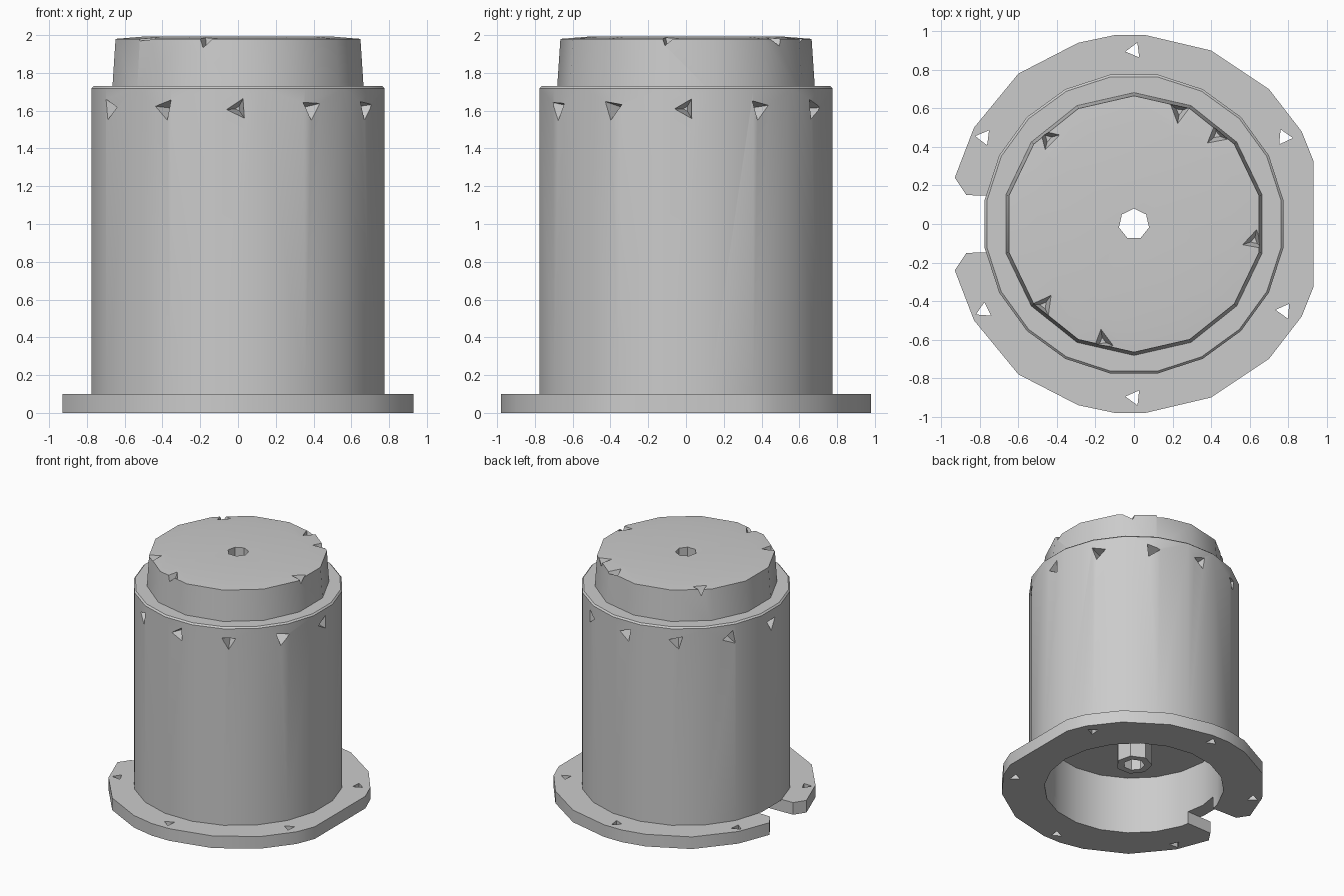
import bpy, bmesh, random
from math import cos, sin, pi, radians
from mathutils import Vector, Matrix

random.seed(4)
old = bpy.data.objects.get("Cube")
if old:
    bpy.data.objects.remove(old)

grey = bpy.data.materials.new("plain grey")
grey.use_nodes = True
tone = (0.6, 0.6, 0.6, 1)
grey.diffuse_color = tone
grey.node_tree.nodes["Principled BSDF"].inputs["Base Color"].default_value = tone


def add_object(name, bm):
    bmesh.ops.recalc_face_normals(bm, faces=bm.faces)
    mesh = bpy.data.meshes.new(name)
    bm.to_mesh(mesh)
    bm.free()
    mesh.materials.append(grey)
    obj = bpy.data.objects.new(name, mesh)
    bpy.context.collection.objects.link(obj)
    return obj


def add_cone(bm, r1, r2, z1, z2, sides, turn=0.0):
    place = Matrix.Translation((0, 0, (z1 + z2) / 2)) @ Matrix.Rotation(turn, 4, 'Z')
    bmesh.ops.create_cone(bm, cap_ends=True, segments=sides, radius1=r1,
                          radius2=r2, depth=z2 - z1, matrix=place)


def turned(name, r1, r2, z1, z2, sides, turn=0.0):
    bm = bmesh.new()
    add_cone(bm, r1, r2, z1, z2, sides, turn)
    return add_object(name, bm)


def dent_cutter(name, spots, sides=3):
    # Each spot: centre, outward direction, width radius, depth, inner radius
    bm = bmesh.new()
    for centre, out, wide, depth, inner in spots:
        rot = Vector(out).to_track_quat('Z', 'Y').to_matrix().to_4x4()
        spin = Matrix.Rotation(random.uniform(0, 2 * pi), 4, 'Z')
        bmesh.ops.create_cone(bm, cap_ends=True, segments=sides, radius1=inner,
                              radius2=wide, depth=depth,
                              matrix=Matrix.Translation(centre) @ rot @ spin)
    return add_object(name, bm)


def carve(obj, cutters):
    for cutter in cutters:
        cutter.hide_render = True
        mod = obj.modifiers.new("cut", 'BOOLEAN')
        mod.operation = 'DIFFERENCE'
        mod.solver = 'EXACT'
        mod.object = cutter
    bpy.context.view_layer.update()
    graph = bpy.context.evaluated_depsgraph_get()
    result = bpy.data.meshes.new_from_object(obj.evaluated_get(graph))
    obj.modifiers.clear()
    obj.data = result


# Shared cutters: the open bore below and the narrow hole through the axis
bore = turned("bore_cutter", 0.67, 0.67, -0.5, 0.47, 20)
axis_hole = turned("axis_hole_cutter", 0.08, 0.08, -0.5, 2.5, 7)

# Base flange with a notch on one side and a flat on the other
outline = [(0.93, 0.33), (0.87, 0.48), (0.7, 0.7), (0.4, 0.9), (0.06, 0.98),
           (-0.1, 0.98), (-0.29, 0.94), (-0.6, 0.78), (-0.83, 0.5),
           (-0.93, 0.24), (-0.87, 0.15), (-0.5, 0.14)]
outline += [(x, -y) for x, y in reversed(outline)]
bm = bmesh.new()
face = bm.faces.new([bm.verts.new((x, y, 0)) for x, y in outline])
top = bmesh.ops.extrude_face_region(bm, geom=[face])["geom"]
bmesh.ops.translate(bm, vec=(0, 0, 0.1),
                    verts=[v for v in top if isinstance(v, bmesh.types.BMVert)])
flange = add_object("base_flange", bm)
bolts = dent_cutter("bolt_hole_cutter", [
    ((0.9 * cos(radians(a)), 0.9 * sin(radians(a)), 0.05), (0, 0, 1), 0.045, 0.4, 0.045)
    for a in range(30, 390, 60)])
carve(flange, [bore, bolts])

# Tall round body with a slightly tapered lip and a ring of small pockets
bm = bmesh.new()
add_cone(bm, 0.785, 0.785, 0.1, 1.73, 20, pi / 20)
rim = [e for e in bm.edges if all(v.co.z > 1.7 for v in e.verts)]
bmesh.ops.bevel(bm, geom=rim, offset=0.012, segments=1, affect='EDGES')
body = add_object("body", bm)
pockets = dent_cutter("pocket_cutter", [
    ((0.74 * cos(a), 0.74 * sin(a), 1.61), (cos(a), sin(a), 0), 0.075, 0.14, 0.015)
    for a in [radians(30 * i) for i in range(12)]])
carve(body, [bore, pockets, axis_hole])

# Raised cap with a shallow crown and chipped rim
bm = bmesh.new()
add_cone(bm, 0.685, 0.665, 1.68, 1.98, 14)
crown = [f for f in bm.faces if f.calc_center_median().z > 1.95]
bmesh.ops.inset_region(bm, faces=crown, thickness=0.15, depth=0.012)
cap = add_object("cap", bm)
chips = dent_cutter("chip_cutter", [
    ((0.63 * cos(a), 0.63 * sin(a), 1.97), (0, 0, 1), 0.085, 0.1, 0.02)
    for a in [radians(d) for d in (-8, 47, 68, 135, 222, 255)]])
carve(cap, [chips, axis_hole])

# Hollow hub hanging inside the bore
hub = turned("centre_hub", 0.135, 0.135, 0.2, 0.5, 7)
carve(hub, [axis_hole])

for cutter in (bore, axis_hole, bolts, pockets, chips):
    bpy.data.objects.remove(cutter)

# Soft shading on the round walls, crisp corners elsewhere
bpy.ops.object.select_all(action='DESELECT')
for obj in (flange, body, cap, hub):
    obj.select_set(True)
bpy.context.view_layer.objects.active = body
bpy.ops.object.shade_smooth_by_angle(angle=radians(30))
